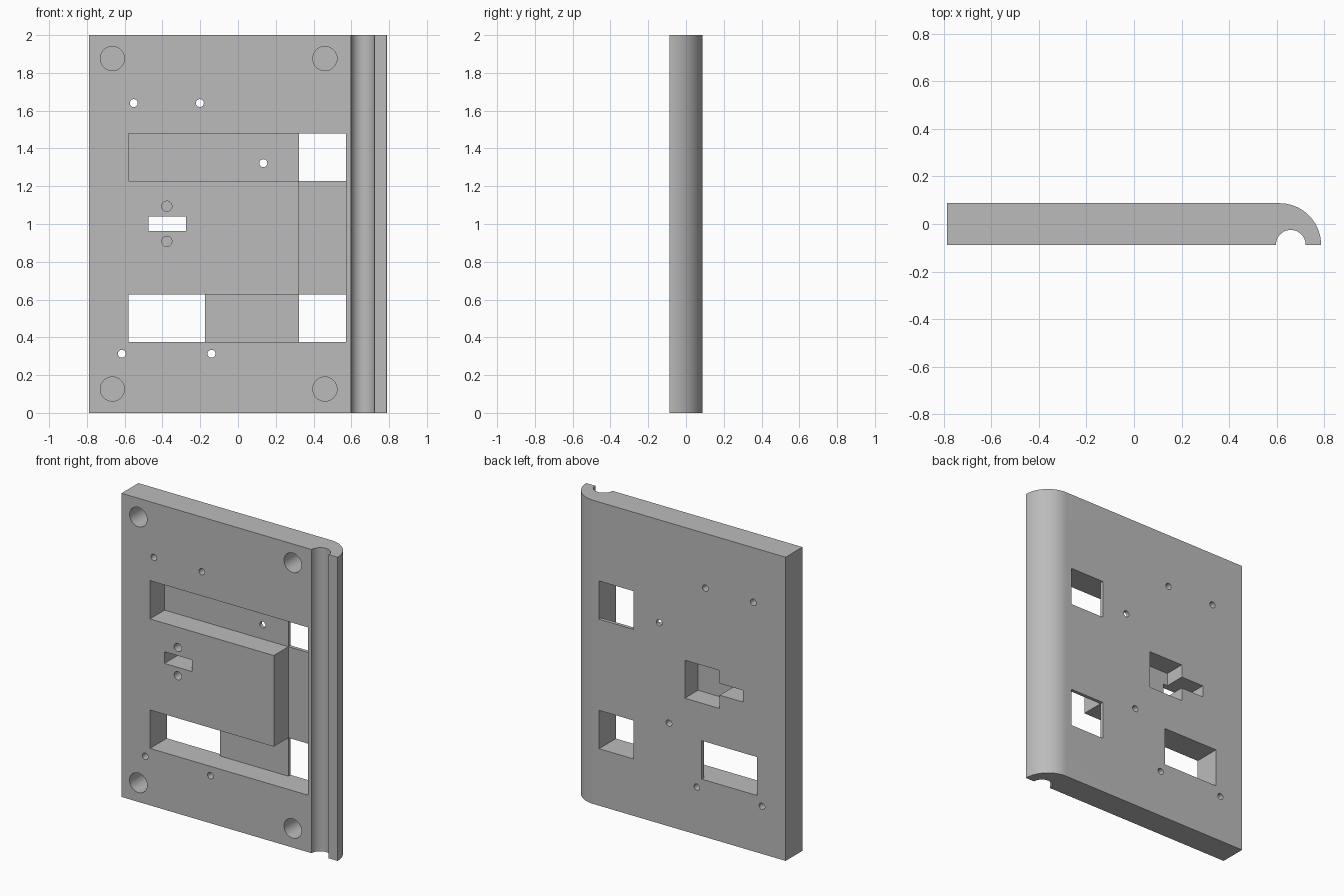
import bpy, bmesh, math
from mathutils import Vector

if "Cube" in bpy.data.objects:
    bpy.data.objects.remove(bpy.data.objects["Cube"], do_unlink=True)

FRONT, BACK = -0.0875, 0.0875
RECESS = 0.152
OVER = 0.05  # how far cutters reach past a surface

grey = bpy.data.materials.new("plain grey")
grey.use_nodes = True
grey.diffuse_color = (0.5, 0.5, 0.5, 1)
grey.node_tree.nodes["Principled BSDF"].inputs["Base Color"].default_value = (0.5, 0.5, 0.5, 1)


def extrude(name, points, direction):
    """Solid made by sweeping a closed outline along a direction."""
    bm = bmesh.new()
    face = bm.faces.new([bm.verts.new(p) for p in points])
    moved = bmesh.ops.extrude_face_region(bm, geom=[face])["geom"]
    bmesh.ops.translate(bm, vec=Vector(direction),
                        verts=[v for v in moved if isinstance(v, bmesh.types.BMVert)])
    bmesh.ops.recalc_face_normals(bm, faces=bm.faces)
    mesh = bpy.data.meshes.new(name)
    bm.to_mesh(mesh)
    bm.free()
    obj = bpy.data.objects.new(name, mesh)
    bpy.context.collection.objects.link(obj)
    return obj


def arc(cx, cy, r, start, end, steps):
    angles = [math.radians(start + (end - start) * i / steps) for i in range(steps + 1)]
    return [(cx + r * math.cos(a), cy + r * math.sin(a)) for a in angles]


def cut(outline, y0, y1):
    """Cut an xz outline out of the plate between two depths."""
    cutter = extrude("cutter", [(x, y0, z) for x, z in outline], (0, y1 - y0, 0))
    cutter.hide_render = True
    mod = plate.modifiers.new("cut", 'BOOLEAN')
    mod.operation, mod.solver, mod.object = 'DIFFERENCE', 'EXACT', cutter
    bpy.ops.object.modifier_apply(modifier=mod.name)
    bpy.data.objects.remove(cutter, do_unlink=True)


def rect(x0, x1, z0, z1):
    return [(x0, z0), (x1, z0), (x1, z1), (x0, z1)]


def circle(x, z, r):
    return arc(x, z, r, 0, 360, 32)[:-1]


# Plate with a rounded long edge and a round groove beside it
profile = [(-0.7875, FRONT)]
profile += arc(0.66, FRONT, 0.0625, 180, 0, 24)
profile += arc(0.6125, FRONT, 0.175, 0, 90, 24)
profile += [(-0.7875, BACK)]
plate = extrude("mounting_plate", [(x, y, 0) for x, y in profile], (0, 0, 2))
plate.data.materials.append(grey)
bpy.context.view_layer.objects.active = plate
plate.select_set(True)

# C-shaped channel in the front, leaving a raised block
left, right, block = -0.58, 0.572, 0.322
low, low_top, high, high_top = 0.375, 0.628, 1.228, 1.48
floor = FRONT + RECESS
cut([(left, low), (right, low), (right, high_top), (left, high_top),
     (left, high), (block, high), (block, low_top), (left, low_top)], FRONT - OVER, floor)

# Windows through the channel floor
for x0, x1, z0, z1 in ((block, right, high, high_top), (block, right, low, low_top),
                       (left, -0.175, low, low_top)):
    cut(rect(x0, x1, z0, z1), floor - OVER, BACK + OVER)

# Connector slot with a square pocket behind it
cut(rect(-0.475, -0.275, 0.963, 1.04), FRONT - OVER, BACK + OVER)
cut(rect(-0.307, -0.053, 0.875, 1.125), FRONT + 0.038, BACK + OVER)

# Blind corner sockets
for x in (-0.665, 0.46):
    for z in (0.126, 1.876):
        cut(circle(x, z, 0.064), FRONT - OVER, floor)

# Blind screw holes above and below the slot
for z in (0.908, 1.094):
    cut(circle(-0.377, z, 0.027), FRONT - OVER, FRONT + 0.12)

# Small through holes
for x, z in ((-0.552, 1.64), (-0.202, 1.64), (0.134, 1.322), (-0.615, 0.313), (-0.14, 0.313)):
    cut(circle(x, z, 0.021), FRONT - OVER, BACK + OVER)

# Blind hole in the back of the raised block
cut(circle(0.063, 0.68, 0.021), BACK - 0.1, BACK + OVER)

bpy.ops.object.shade_smooth_by_angle(angle=math.radians(30))
